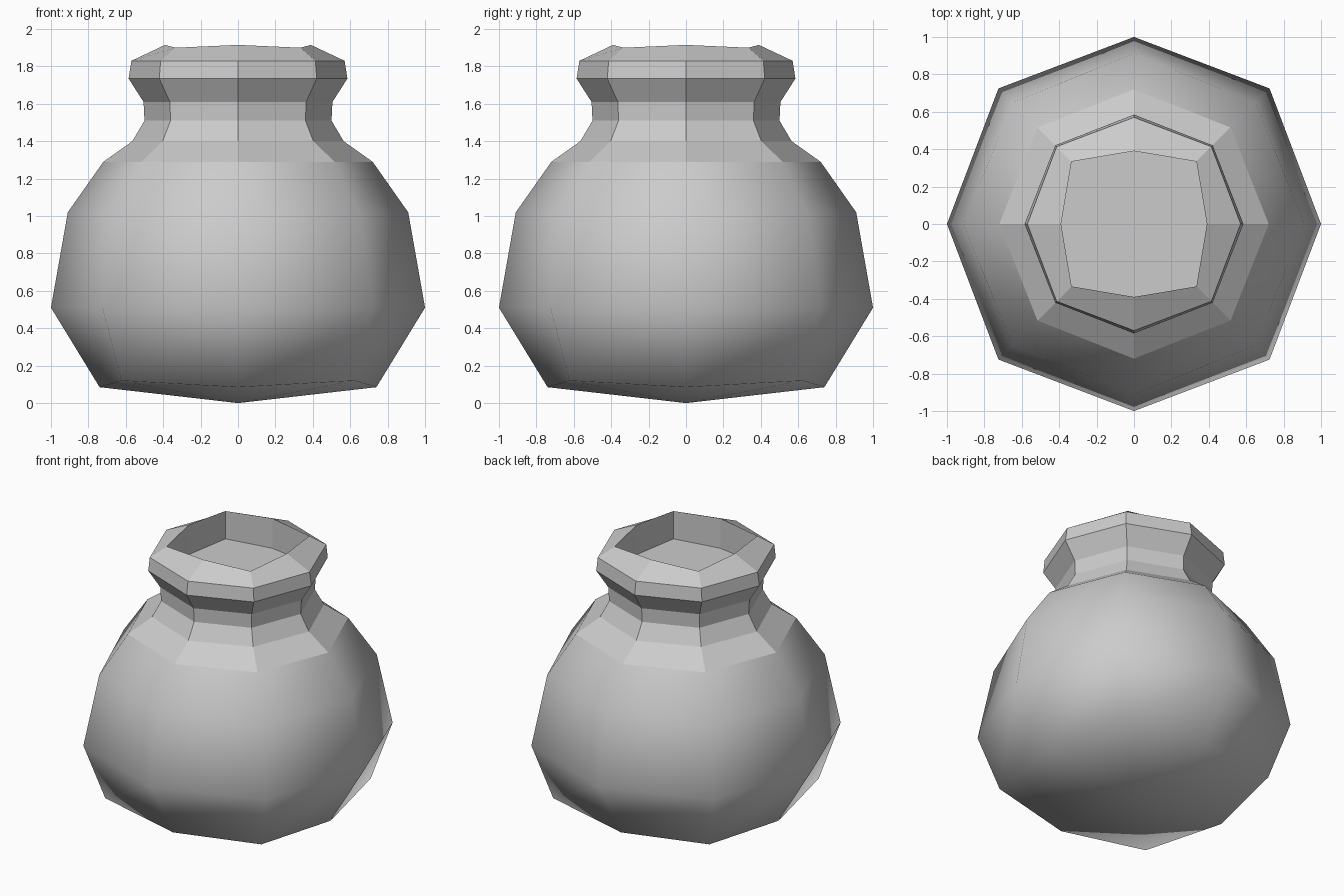
import bpy, bmesh
from math import cos, sin, pi

if "Cube" in bpy.data.objects:
    bpy.data.objects.remove(bpy.data.objects["Cube"])


def lathe(name, rings, smooth, cap_last=False, tip=None):
    """Skin eight-sided rings: (axis radius, axis z, diagonal radius, diagonal z)."""
    bm = bmesh.new()
    loops = []
    for ra, za, rd, zd in rings:
        loop = []
        for i in range(8):
            r, z = ((ra, za), (rd, zd))[i % 2]
            loop.append(bm.verts.new((r * cos(i * pi / 4), r * sin(i * pi / 4), z)))
        loops.append(loop)
    for a, b in zip(loops, loops[1:]):
        for i in range(8):
            j = (i + 1) % 8
            bm.faces.new((a[i], a[j], b[j], b[i]))
    if tip is not None:
        v = bm.verts.new((0, 0, tip))
        for i in range(8):
            bm.faces.new((loops[0][(i + 1) % 8], loops[0][i], v))
    if cap_last:
        bm.faces.new(loops[-1])
    for f in bm.faces:
        f.smooth = smooth
    mesh = bpy.data.meshes.new(name)
    bm.to_mesh(mesh)
    bm.free()
    obj = bpy.data.objects.new(name, mesh)
    bpy.context.collection.objects.link(obj)
    return obj


shoulder = (0.72, 1.29, 0.73, 1.29)

# Rounded belly with a shallow pointed underside
lathe("pot_body", [
    (0.74, 0.085, 0.88, 0.12),
    (1.00, 0.51, 1.025, 0.51),
    (0.91, 1.02, 0.92, 1.01),
    shoulder,
], smooth=True, tip=0.0)

# Faceted neck, flared rim and recessed mouth
lathe("neck_and_rim", [
    shoulder,
    (0.565, 1.40, 0.57, 1.40),
    (0.50, 1.51, 0.51, 1.51),
    (0.505, 1.61, 0.515, 1.61),
    (0.585, 1.735, 0.595, 1.735),
    (0.57, 1.83, 0.585, 1.83),
    (0.39, 1.915, 0.472, 1.90),
    (0.39, 1.70, 0.472, 1.70),
], smooth=False, cap_last=True)
